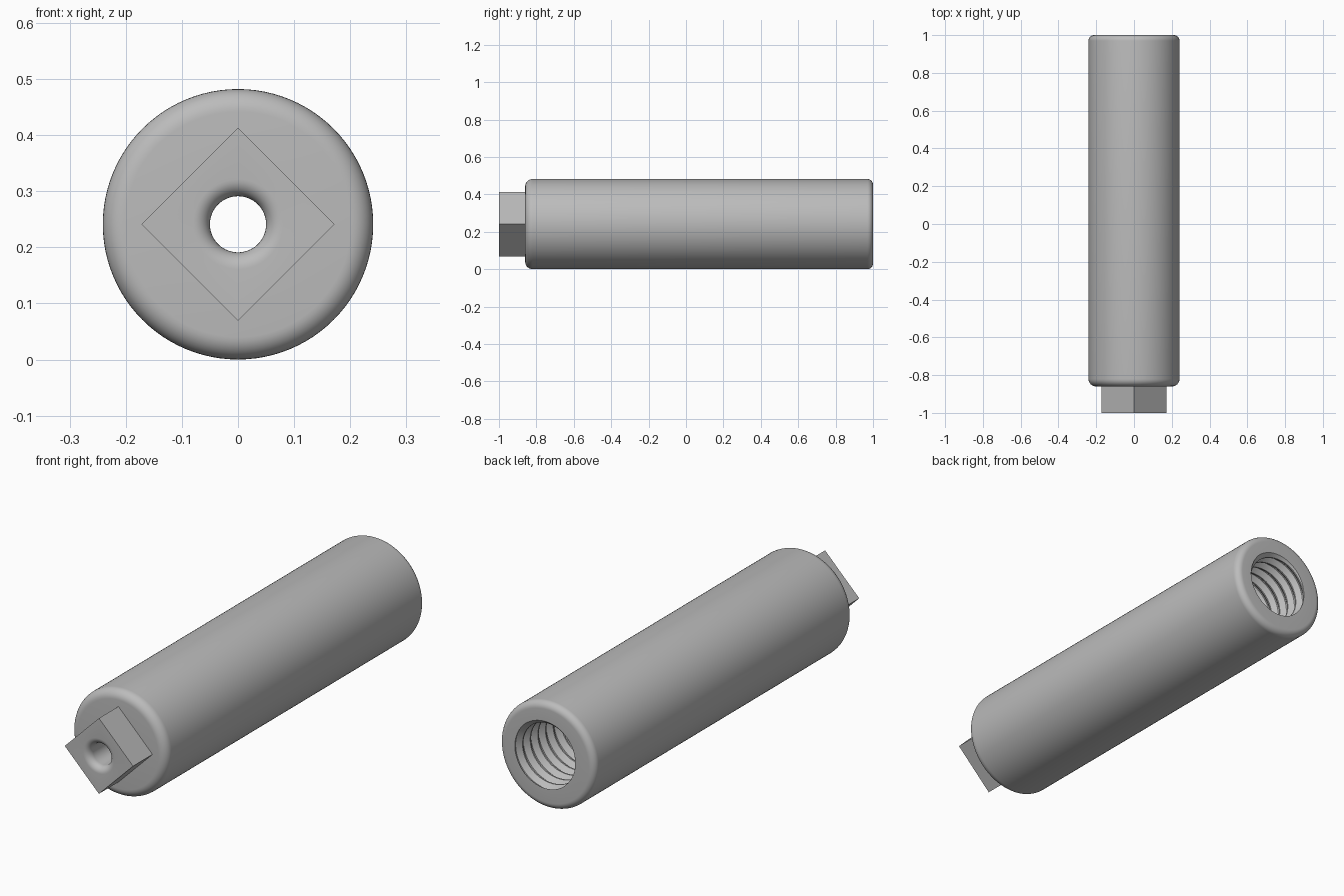
import bpy, bmesh, math

cube = bpy.data.objects.get("Cube")
if cube:
    bpy.data.objects.remove(cube)

SEGS = 96
TURN = 2 * math.pi
AXIS_Z = 0.241
BODY_R, SHOULDER, FRONT, BACK = 0.241, -0.86, -1.0, 1.0
HOLE_R = 0.05
BORE_MAJOR, BORE_MINOR, BORE_END, PITCH = 0.162, 0.142, -0.2, 0.055

grey = bpy.data.materials.new("steel grey")
grey.use_nodes = True
colour = (0.5, 0.5, 0.5, 1)
grey.diffuse_color = colour
grey.node_tree.nodes["Principled BSDF"].inputs["Base Color"].default_value = colour


def fillet(r, y, radius, start, steps=8):
    """Quarter arc of (radius, y) points around a centre."""
    return [(r + radius * math.cos(a), y + radius * math.sin(a))
            for a in (math.radians(start + 90 * i / steps) for i in range(steps + 1))]


def lathe(name, section):
    """Sweep a closed section, given as a function of the angle, about the y axis."""
    bm = bmesh.new()
    columns = []
    for i in range(SEGS + 1):
        a = TURN * i / SEGS
        columns.append([bm.verts.new((r * math.cos(a), y, AXIS_Z + r * math.sin(a)))
                        for r, y in section(a)])
    for c, d in zip(columns, columns[1:]):
        for j in range(len(c)):
            k = (j + 1) % len(c)
            bm.faces.new((c[j], c[k], d[k], d[j]))
    bmesh.ops.remove_doubles(bm, verts=bm.verts, dist=1e-5)
    bmesh.ops.recalc_face_normals(bm, faces=bm.faces)
    mesh = bpy.data.meshes.new(name)
    bm.to_mesh(mesh)
    bm.free()
    mesh.materials.append(grey)
    ob = bpy.data.objects.new(name, mesh)
    bpy.context.collection.objects.link(ob)
    bpy.ops.object.select_all(action="DESELECT")
    bpy.context.view_layer.objects.active = ob
    ob.select_set(True)
    bpy.ops.object.shade_smooth_by_angle(angle=math.radians(30))
    return ob


# Thread tooth: (share of one pitch, radius)
TOOTH = [(0, BORE_MAJOR), (0.12, BORE_MAJOR), (0.5, BORE_MINOR), (0.62, BORE_MINOR), (1, BORE_MAJOR)]


def thread_radius(phase):
    phase %= 1
    for (p, r), (q, s) in zip(TOOTH, TOOTH[1:]):
        if phase <= q:
            return r + (s - r) * (phase - p) / (q - p)


def thread(angle):
    """Helical bore wall, trimmed flat at the mouth and at the floor."""
    turns = math.ceil((BACK - BORE_END) / PITCH) + 1
    points = []
    for k in range(turns):
        for share, _ in TOOTH[:-1]:
            lead = PITCH * angle / TURN
            y = min(BACK, max(BORE_END, BACK + lead - PITCH * (k + share)))
            points.append((thread_radius((BACK + lead - y) / PITCH), y))
    return points


# Round body with filleted ends, small front hole and threaded back bore
def body_section(angle):
    front, back = 0.04, 0.03
    return ([(HOLE_R, SHOULDER)]
            + fillet(BODY_R - front, SHOULDER + front, front, -90)
            + fillet(BODY_R - back, BACK - back, back, 0)
            + thread(angle)
            + [(HOLE_R, BORE_END)])


# Square drive on its corner, with a rounded hole mouth
def drive_section(angle):
    lip = 0.03
    side = 0.172 / (abs(math.cos(angle)) + abs(math.sin(angle)))
    return ([(HOLE_R, SHOULDER)]
            + fillet(HOLE_R + lip, FRONT + lip, lip, 180)
            + [(side, FRONT), (side, SHOULDER)])


lathe("body", body_section)
lathe("square_drive", drive_section)
